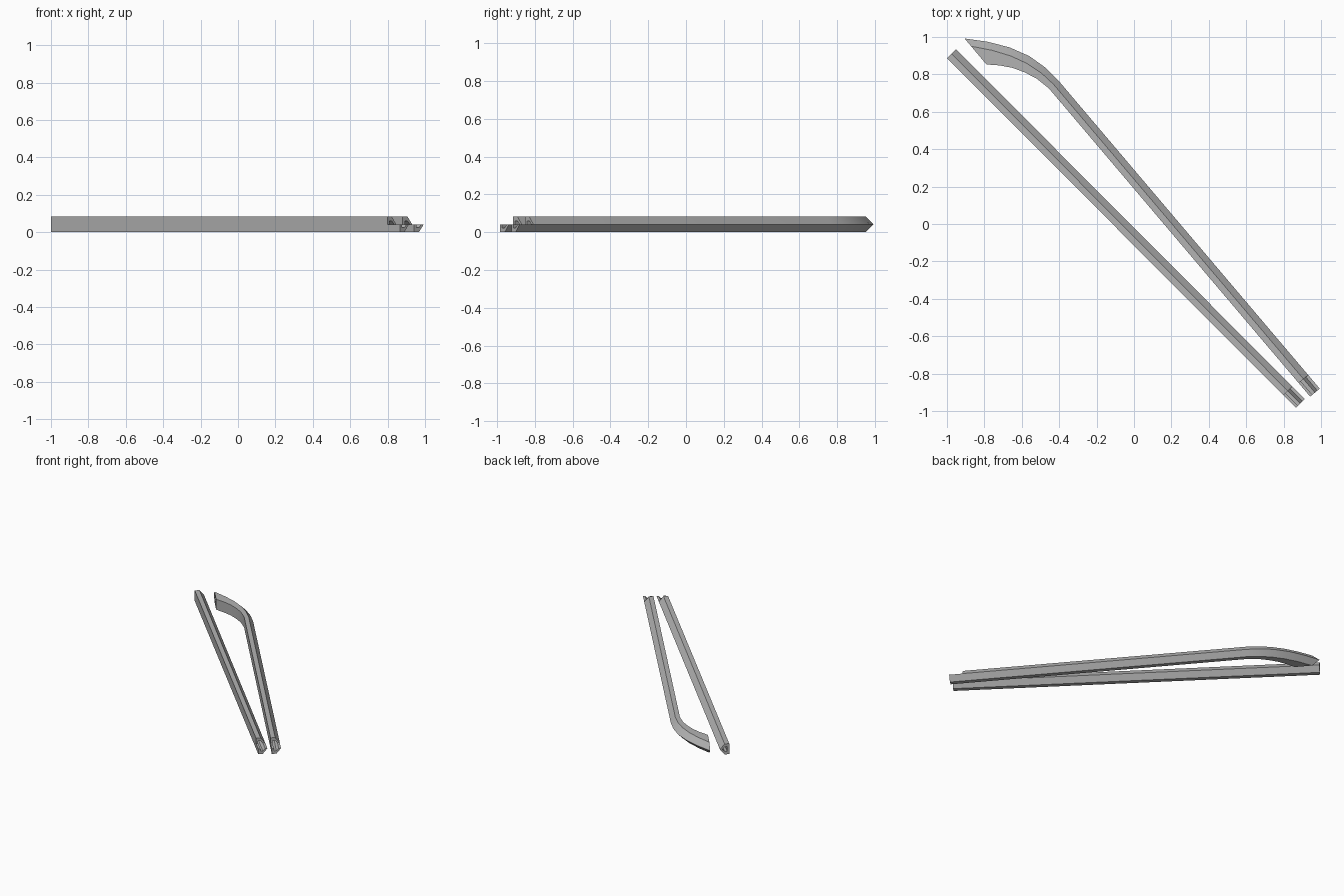
import bpy, bmesh
from mathutils import Vector

if "Cube" in bpy.data.objects:
    bpy.data.objects.remove(bpy.data.objects["Cube"])

H = 0.083          # bar height
M = H / 2          # half height

grey = bpy.data.materials.new("plain_grey")
grey.diffuse_color = (0.45, 0.45, 0.45, 1)
grey.use_nodes = True
grey.node_tree.nodes["Principled BSDF"].inputs["Base Color"].default_value = grey.diffuse_color

# cross-sections as (t, z): t = 0 flat inner side, 1 ridge, 2 pointed outer side
BAR = [(0, 0), (1, 0), (2, M), (1, H), (0, H)]
CHANNEL = [(0.45, M - 0.018), (1, M - 0.018), (1.5, M), (1, M + 0.018), (0.45, M + 0.018)]
LAP = [(-1, M), (3, M), (3, H + 0.05), (-1, H + 0.05)]


def sweep(name, stations, profile):
    """Loft a profile along stations of (inner, outer, ridge fraction from outer)."""
    bm = bmesh.new()
    rings = []
    for inner, outer, f in stations:
        a, c = Vector(inner), Vector(outer)
        b = c.lerp(a, f)
        ring = []
        for t, z in profile:
            p = a + (b - a) * t if t <= 1 else b + (c - b) * (t - 1)
            ring.append(bm.verts.new((p.x, p.y, z)))
        rings.append(ring)
    n = len(profile)
    for r, s in zip(rings, rings[1:]):
        for i in range(n):
            j = (i + 1) % n
            bm.faces.new((r[i], r[j], s[j], s[i]))
    bm.faces.new(rings[0])
    bm.faces.new(rings[-1][::-1])
    bmesh.ops.recalc_face_normals(bm, faces=bm.faces[:])
    mesh = bpy.data.meshes.new(name)
    bm.to_mesh(mesh)
    bm.free()
    mesh.materials.append(grey)
    ob = bpy.data.objects.new(name, mesh)
    bpy.context.collection.objects.link(ob)
    return ob


def moved(station, other, d):
    """Shift a station by d along the direction away from another station."""
    v = (Vector(station[0]) - Vector(other[0])).normalized() * d
    return (Vector(station[0]) + v, Vector(station[1]) + v, station[2])


def make_bar(name, st):
    bar = sweep(name, st, BAR)
    first = moved(st[0], st[1], 0.02)
    last = moved(st[-1], st[-2], 0.02)
    # hollow core and half-lap step at the front end
    core = sweep(name + "_core_cutter", [first] + st[1:-1] + [last], CHANNEL)
    lap = sweep(name + "_lap_cutter", [moved(st[-1], st[-2], -0.095), last], LAP)
    for cutter in (core, lap):
        mod = bar.modifiers.new("cut", 'BOOLEAN')
        mod.operation = 'DIFFERENCE'
        mod.solver = 'EXACT'
        mod.object = cutter
    # bake the cuts, then drop the cutters
    bpy.context.view_layer.update()
    deps = bpy.context.evaluated_depsgraph_get()
    baked = bpy.data.meshes.new_from_object(bar.evaluated_get(deps))
    bar.modifiers.clear()
    bar.data = baked
    for cutter in (core, lap):
        bpy.data.objects.remove(cutter)
    bpy.ops.object.select_all(action='DESELECT')
    bar.select_set(True)
    bpy.context.view_layer.objects.active = bar
    bpy.ops.object.shade_smooth_by_angle(angle=0.4)


# straight bar
make_bar("straight_bar", [
    ((-1.0, 0.887), (-0.952, 0.935), 0.5),
    ((0.866, -0.983), (0.913, -0.936), 0.5),
])

# bar with a curved, widening hook at the back
make_bar("hooked_bar", [
    ((-0.789, 0.853), (-0.906, 0.992), 0.30),
    ((-0.72, 0.848), (-0.78, 0.974), 0.36),
    ((-0.65, 0.835), (-0.665, 0.944), 0.42),
    ((-0.585, 0.811), (-0.56, 0.898), 0.46),
    ((-0.52, 0.777), (-0.475, 0.837), 0.48),
    ((-0.455, 0.725), (-0.405, 0.768), 0.50),
    ((0.942, -0.923), (0.993, -0.880), 0.50),
])
